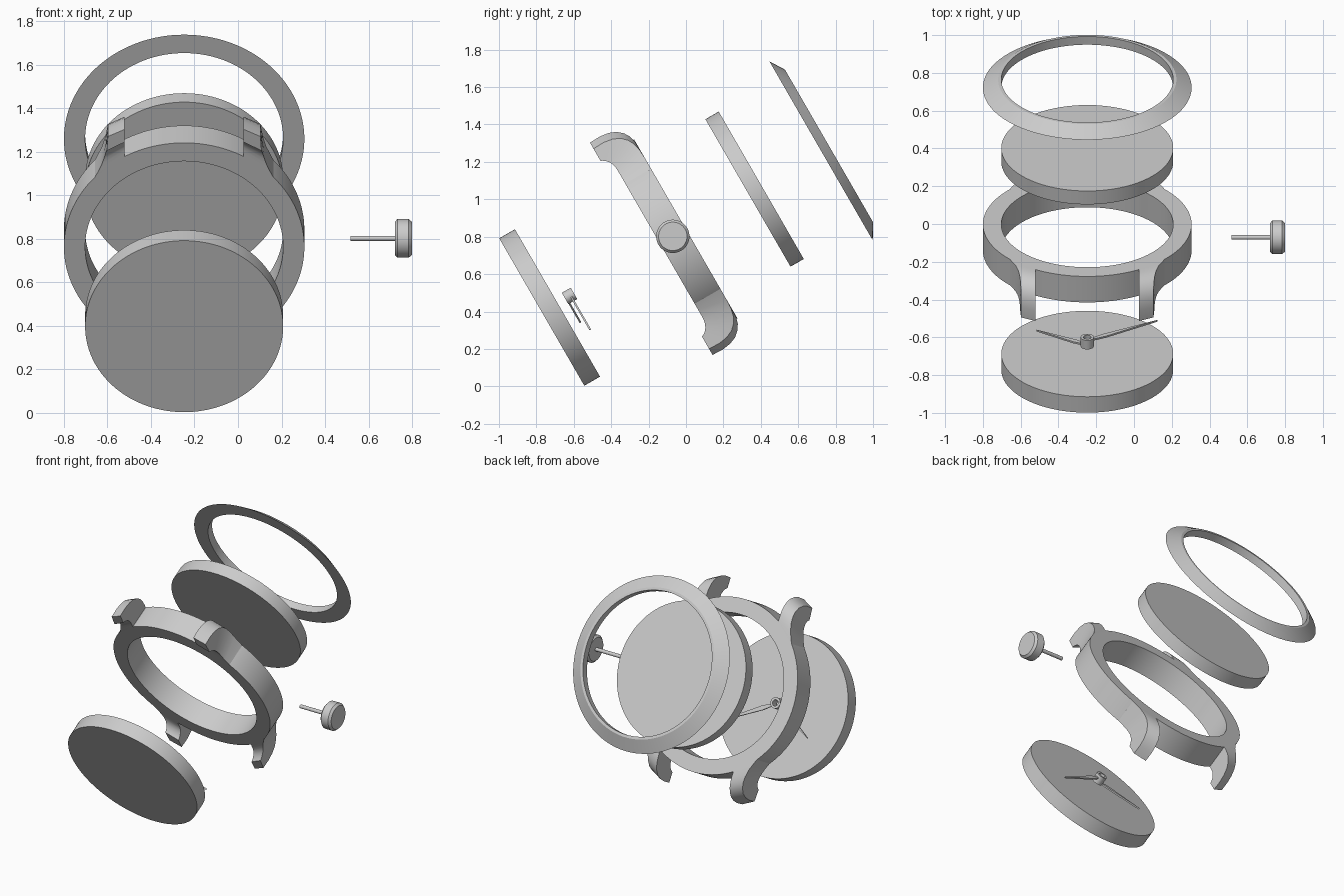
import bpy, bmesh, math
from mathutils import Matrix

if "Cube" in bpy.data.objects:
    bpy.data.objects.remove(bpy.data.objects["Cube"])

# Exploded wristwatch: all parts share one axis tilted back 60 degrees
TILT = Matrix.Translation((-0.2475, -0.365, 0.632)) @ Matrix.Rotation(math.radians(-60), 4, 'X')


def finish(name, bm, matrix=TILT, angle=30):
    bmesh.ops.recalc_face_normals(bm, faces=bm.faces[:])
    mesh = bpy.data.meshes.new(name)
    bm.to_mesh(mesh)
    bm.free()
    ob = bpy.data.objects.new(name, mesh)
    bpy.context.collection.objects.link(ob)
    ob.matrix_world = matrix
    bpy.ops.object.select_all(action='DESELECT')
    ob.select_set(True)
    bpy.context.view_layer.objects.active = ob
    bpy.ops.object.shade_smooth_by_angle(angle=math.radians(angle))
    return ob


def lathe(name, profile, ring=False, segs=128, matrix=TILT):
    """Spin (radius, height) points; ring closes the profile, otherwise ends are capped."""
    bm = bmesh.new()
    loops = [[bm.verts.new((r * math.cos(2 * math.pi * i / segs),
                            r * math.sin(2 * math.pi * i / segs), h))
              for i in range(segs)] for r, h in profile]
    pairs = list(zip(loops, loops[1:]))
    if ring:
        pairs.append((loops[-1], loops[0]))
    else:
        bm.faces.new(loops[0])
        bm.faces.new(loops[-1])
    for a, b in pairs:
        for i in range(segs):
            j = (i + 1) % segs
            bm.faces.new((a[i], a[j], b[j], b[i]))
    return finish(name, bm, matrix)


def lerp(table, r):
    for (r0, x0), (r1, x1) in zip(table, table[1:]):
        if r <= r1:
            return x0 + (x1 - x0) * (r - r0) / (r1 - r0)
    return table[-1][1]


# Dial, crystal, bezel and case ring
lathe("dial", [(0.455, -0.469), (0.455, -0.372)])
lathe("crystal", [(0.455, 0.804), (0.455, 0.886)])
lathe("bezel", [(0.5525, 1.255), (0.472, 1.305), (0.455, 1.305), (0.455, 1.255)], ring=True)
lathe("case_ring", [(0.5525, 0.261), (0.5525, 0.42), (0.455, 0.42), (0.455, 0.261)], ring=True)

# Lugs: curved profile (radius, height) with a straight inner side and a flared outer side
top = [(.50, .419), (.5525, .42), (.58, .42), (.61, .417), (.64, .407),
       (.665, .39), (.69, .36), (.705, .32), (.712, .27), (.71, .207)]
bottom = [(.50, .262), (.5525, .261), (.565, .261), (.58, .261), (.595, .26),
          (.61, .256), (.625, .246), (.637, .232), (.645, .217), (.648, .207)]
flare = [(.50, .40), (.5525, .41), (.565, .391), (.58, .378), (.60, .367),
         (.63, .358), (.67, .352), (.72, .35)]
bm = bmesh.new()
sections = []
for t, b in zip(top, bottom):
    corners = [(t, 0.273), (t, lerp(flare, t[0])), (b, lerp(flare, b[0])), (b, 0.273)]
    sections.append([bm.verts.new((x, math.sqrt(p[0] ** 2 - x * x), p[1])) for p, x in corners])
for a, b in zip(sections, sections[1:]):
    for i in range(4):
        j = (i + 1) % 4
        bm.faces.new((a[i], a[j], b[j], b[i]))
bm.faces.new(sections[0])
bm.faces.new(sections[-1])
lugs = finish("lugs", bm)
mirror = lugs.modifiers.new("mirror", 'MIRROR')
mirror.use_axis = (True, True, False)

# Crown and its stem, pointing along x from the middle of the case
side = TILT @ Matrix.Translation((0, 0, 0.34)) @ Matrix.Rotation(math.pi / 2, 4, 'Y')
lathe("crown", [(0.076, 0.968), (0.089, 0.980), (0.089, 1.032), (0.076, 1.0465)],
      segs=64, matrix=side)
lathe("crown_stem", [(0.012, 0.765), (0.012, 0.972)], segs=32, matrix=side)

# Hand hub: small open tube
lathe("hand_hub", [(0.035, -0.325), (0.035, -0.27), (0.02, -0.27), (0.02, -0.325)],
      ring=True, segs=48)


# Hands: thin tapered blades, widest near the hub
def hand(name, tip_x, tip_y, height, thick=0.01):
    length = math.hypot(tip_x, tip_y)
    outline = [(0.03, -0.008), (length * 0.25, -0.014), (length, -0.001),
               (length, 0.001), (length * 0.25, 0.014), (0.03, 0.008)]
    bm = bmesh.new()
    face = bm.faces.new([bm.verts.new((x, y, height)) for x, y in outline])
    ext = bmesh.ops.extrude_face_region(bm, geom=[face])
    verts = [g for g in ext["geom"] if isinstance(g, bmesh.types.BMVert)]
    bmesh.ops.translate(bm, verts=verts, vec=(0, 0, thick))
    finish(name, bm, TILT @ Matrix.Rotation(math.atan2(tip_y, tip_x), 4, 'Z'))


hand("minute_hand", 0.371, 0.211, -0.297)
hand("hour_hand", -0.268, 0.152, -0.323)
